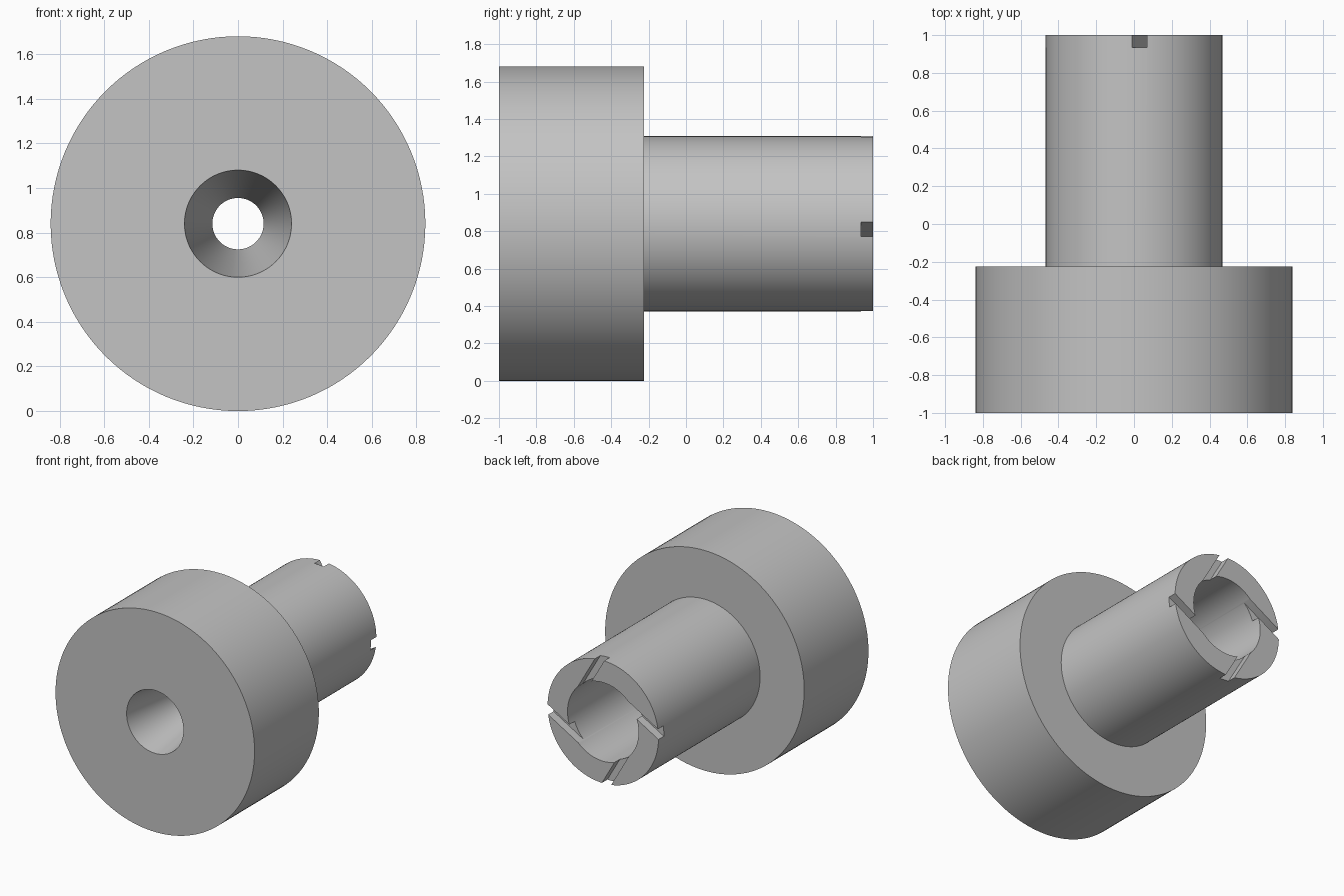
import bpy
import bmesh
from math import radians, cos, sin, tau
from mathutils import Matrix, Vector

if "Cube" in bpy.data.objects:
    bpy.data.objects.remove(bpy.data.objects["Cube"], do_unlink=True)

SEGMENTS = 128
HEAD_R, SHANK_R, BORE_R = 0.84, 0.468, 0.30
SHOULDER_Y = -0.225
SLOT_DEPTH, SLOT_WIDTH, SLOT_TILT = 0.065, 0.065, radians(30)

steel = bpy.data.materials.new("grey_steel")
steel.use_nodes = True
steel.diffuse_color = (0.55, 0.55, 0.55, 1)
steel.node_tree.nodes["Principled BSDF"].inputs["Base Color"].default_value = (0.55, 0.55, 0.55, 1)


def make_object(name, bm):
    bmesh.ops.recalc_face_normals(bm, faces=bm.faces)
    mesh = bpy.data.meshes.new(name)
    bm.to_mesh(mesh)
    bm.free()
    mesh.materials.append(steel)
    obj = bpy.data.objects.new(name, mesh)
    bpy.context.collection.objects.link(obj)
    return obj


def lathe(name, profile):
    """Turn a closed (radius, y) profile about the y axis at head height."""
    bm = bmesh.new()
    rings = []
    for i in range(SEGMENTS):
        a = tau * i / SEGMENTS
        rings.append([bm.verts.new((r * cos(a), y, HEAD_R + r * sin(a))) for r, y in profile])
    for i, ring in enumerate(rings):
        nxt = rings[(i + 1) % SEGMENTS]
        for j in range(len(profile)):
            k = (j + 1) % len(profile)
            bm.faces.new((ring[j], ring[k], nxt[k], nxt[j]))
    return make_object(name, bm)


# Head, shank, tapered front hole and straight rear bore in one turned body
body = lathe("flanged_sleeve", [
    (0.24, -1), (HEAD_R, -1), (HEAD_R, SHOULDER_Y), (SHANK_R, SHOULDER_Y),
    (SHANK_R, 1), (BORE_R, 1), (BORE_R, SHOULDER_Y), (0.115, SHOULDER_Y)])

# Four slanted slots in the rear rim, each running tangentially into the bore
bm = bmesh.new()
direction = Vector((sin(SLOT_TILT), 0, -cos(SLOT_TILT)))
start = Vector((0.028, 1, SHANK_R)) - direction * 0.1
length = 0.50
for i in range(4):
    place = (Matrix.Translation((0, 0, HEAD_R))
             @ Matrix.Rotation(i * tau / 4, 4, "Y")
             @ Matrix.Translation(start + direction * length / 2)
             @ Matrix.Rotation(-SLOT_TILT, 4, "Y")
             @ Matrix.Diagonal((SLOT_WIDTH, 2 * SLOT_DEPTH, length, 1)))
    bmesh.ops.create_cube(bm, size=1, matrix=place)
cutter = make_object("slot_cutter", bm)
cutter.hide_render = True

cut = body.modifiers.new("rim_slots", "BOOLEAN")
cut.operation = "DIFFERENCE"
cut.solver = "EXACT"
cut.use_self = True
cut.object = cutter

bpy.ops.object.select_all(action="DESELECT")
body.select_set(True)
bpy.context.view_layer.objects.active = body
bpy.ops.object.modifier_apply(modifier=cut.name)
bpy.data.objects.remove(cutter, do_unlink=True)
bpy.ops.object.shade_smooth_by_angle(angle=radians(30))
